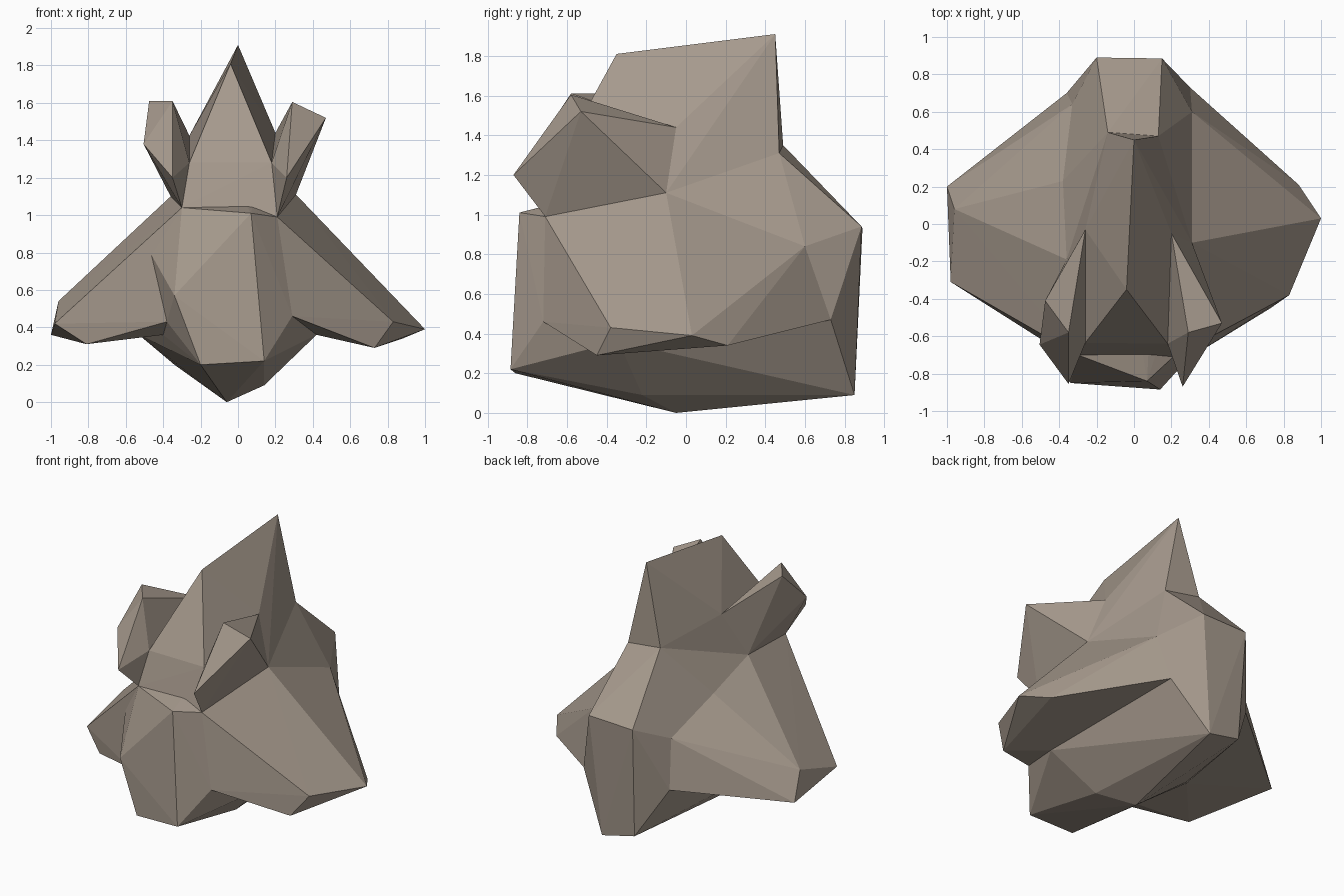
import bpy, bmesh

if "Cube" in bpy.data.objects:
    bpy.data.objects.remove(bpy.data.objects["Cube"])

stone = bpy.data.materials.new("warm_grey_stone")
stone.diffuse_color = (0.38, 0.32, 0.265, 1)
stone.use_nodes = True
stone.node_tree.nodes["Principled BSDF"].inputs["Base Color"].default_value = stone.diffuse_color


def facet_block(name, points):
    """Flat-faced convex chunk of rock stretched around a few corner points."""
    bm = bmesh.new()
    for p in points:
        bm.verts.new(p)
    res = bmesh.ops.convex_hull(bm, input=bm.verts[:], use_existing_faces=False)
    loose = {g for k in ("geom_interior", "geom_unused") for g in res[k]
             if isinstance(g, bmesh.types.BMVert)}
    bmesh.ops.delete(bm, geom=[v for v in loose if not v.link_faces], context='VERTS')
    bmesh.ops.dissolve_limit(bm, angle_limit=0.01, verts=bm.verts[:], edges=bm.edges[:])
    bmesh.ops.recalc_face_normals(bm, faces=bm.faces[:])
    me = bpy.data.meshes.new(name)
    bm.to_mesh(me)
    bm.free()
    me.materials.append(stone)
    ob = bpy.data.objects.new(name, me)
    bpy.context.collection.objects.link(ob)
    return ob


# corners shared between neighbouring blocks
brow_l, brow_r = (-0.30, -0.70, 1.04), (0.21, -0.71, 0.99)
neck_l, neck_r = (-0.26, -0.635, 1.28), (0.18, -0.64, 1.28)
shoulder_l, shoulder_r = (-0.36, -0.19, 1.10), (0.31, -0.10, 1.11)
temple_l, temple_r = (-0.26, -0.03, 1.425), (0.20, -0.05, 1.44)
nape_l, nape_r = (-0.14, 0.49, 1.35), (0.13, 0.47, 1.31)

# corners where the side spurs meet the core
root_l = [(-0.47, -0.60, 0.80), (-0.38, -0.69, 0.43), (-0.40, -0.52, 0.36),
          (-0.53, -0.10, 0.36), (-0.38, 0.23, 0.99), (-0.33, 0.64, 0.81),
          (-0.36, 0.70, 0.47)]
root_r = [(0.29, -0.72, 0.46), (0.42, -0.34, 0.36), (0.31, 0.60, 0.84),
          (0.30, 0.73, 0.47)]

# main body: front prow, underside and back wall
prow = [(0.07, -0.84, 1.01), (0.14, -0.885, 0.22), (-0.20, -0.86, 0.20),
        (-0.34, -0.85, 0.57)]
underside = [(-0.06, -0.05, 0.0), (0.14, -0.22, 0.09), (-0.34, 0.12, 0.20)]
back = [(0.07, 0.85, 0.09), (-0.18, 0.84, 0.145), (0.15, 0.885, 0.94),
        (-0.20, 0.89, 0.93)]
facet_block("core", prow + underside + back + root_l + root_r +
            [brow_l, brow_r, shoulder_l, shoulder_r, nape_l, nape_r])

# tall ridge on top
facet_block("crest", [(-0.04, -0.35, 1.81), (0.0, 0.45, 1.91), neck_l, neck_r,
                      temple_l, temple_r, shoulder_l, shoulder_r,
                      nape_l, nape_r, brow_l, brow_r])

# two horns beside the crest
facet_block("left_horn", [(-0.475, -0.41, 1.61), (-0.35, -0.58, 1.61),
                          (-0.505, -0.645, 1.38), (-0.35, -0.855, 1.20),
                          temple_l, shoulder_l, brow_l, neck_l])
facet_block("right_horn", [(0.29, -0.58, 1.605), (0.47, -0.53, 1.52),
                           (0.26, -0.87, 1.20),
                           temple_r, shoulder_r, brow_r, neck_r])

# broad side spurs
facet_block("left_spur", root_l + [(-0.98, -0.31, 0.42), (-0.81, -0.41, 0.31),
                                   (-1.0, 0.20, 0.36), (-0.96, 0.08, 0.54),
                                   brow_l, shoulder_l])
facet_block("right_spur", root_r + [(0.83, -0.38, 0.43), (0.73, -0.45, 0.29),
                                    (1.0, 0.03, 0.39), (0.88, 0.21, 0.34),
                                    brow_r, shoulder_r])
